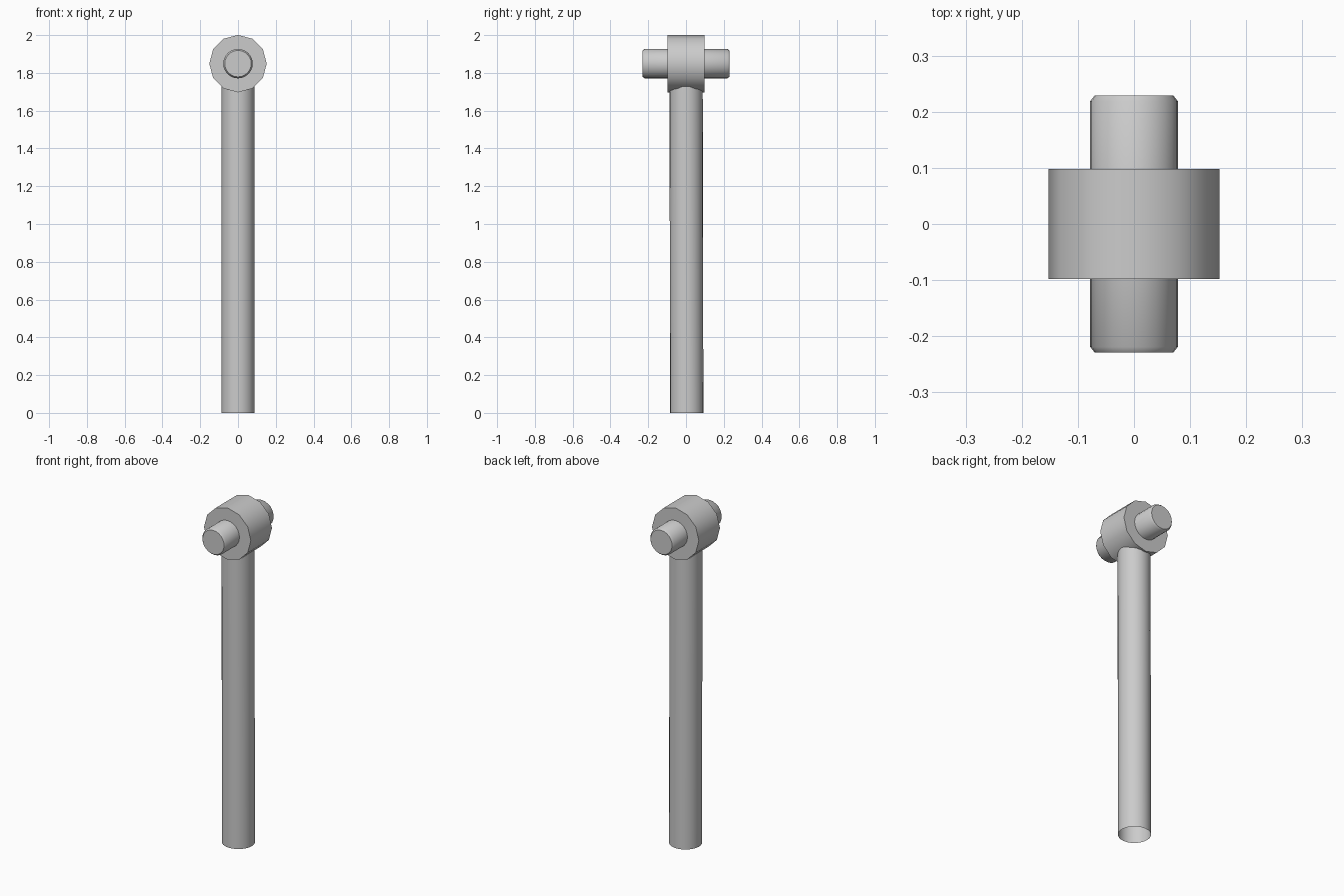
import bpy, bmesh, math
from mathutils import Matrix, Vector

if "Cube" in bpy.data.objects:
    bpy.data.objects.remove(bpy.data.objects["Cube"])


def lathe(name, profile, sides, matrix, caps=True):
    """Smooth round part from (radius, height) rings, placed by matrix."""
    bm = bmesh.new()
    rings = []
    for r, h in profile:
        rings.append([bm.verts.new((r * math.sin(2 * math.pi * i / sides),
                                    r * math.cos(2 * math.pi * i / sides), h))
                      for i in range(sides)])
    for a, b in zip(rings, rings[1:]):
        for i in range(sides):
            j = (i + 1) % sides
            bm.faces.new((a[i], a[j], b[j], b[i]))
    if caps:
        bm.faces.new(rings[0])
        bm.faces.new(rings[-1])
    bmesh.ops.recalc_face_normals(bm, faces=bm.faces)
    bmesh.ops.transform(bm, matrix=matrix, verts=bm.verts)
    mesh = bpy.data.meshes.new(name)
    bm.to_mesh(mesh)
    bm.free()
    obj = bpy.data.objects.new(name, mesh)
    bpy.context.collection.objects.link(obj)
    bpy.context.view_layer.objects.active = obj
    obj.select_set(True)
    bpy.ops.object.shade_smooth_by_angle(angle=math.radians(50))
    obj.select_set(False)
    return obj


AXIS_Z = 1.849
along_y = Matrix.Translation((0, 0, AXIS_Z)) @ Matrix.Rotation(math.radians(-90), 4, 'X')

# Upright pole, open at the foot, running into the hub with a very slight lean
lean = Matrix.Shear('XY', 4, (0, -0.002))
lathe("pole", [(0.088, 0), (0.088, 1.76)], 24,
      Matrix.Translation((0, 0.004, 0)) @ lean, caps=False)

# Twelve-sided hub across the top
lathe("hub", [(0.152, -0.098), (0.152, 0.098)], 12, along_y)

# Cross pin with chamfered ends
lathe("cross_pin", [(0.070, -0.229), (0.078, -0.219), (0.078, 0.219), (0.070, 0.229)],
      24, along_y)
